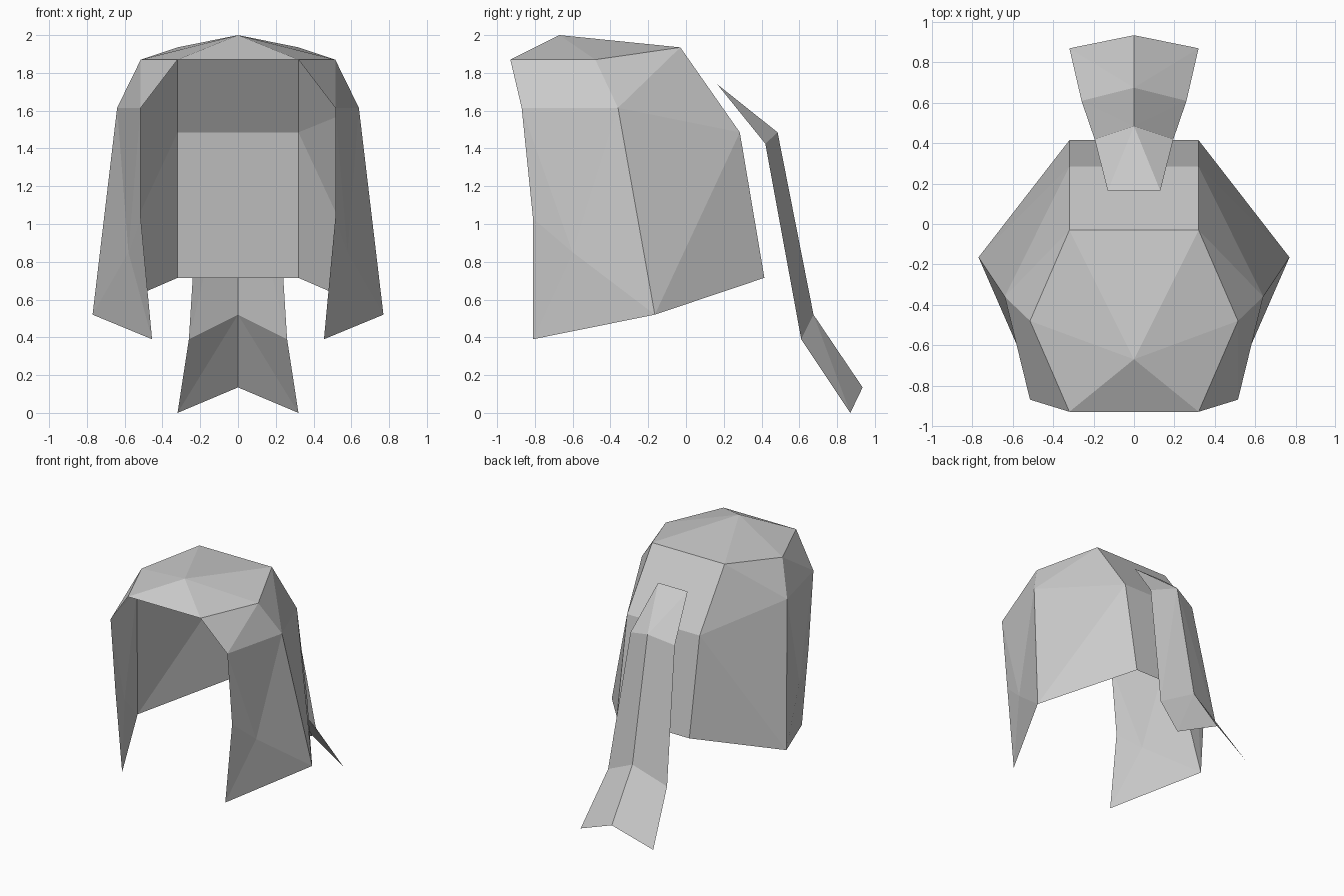
import bpy
import bmesh
from mathutils import Vector

cube = bpy.data.objects.get("Cube")
if cube:
    bpy.data.objects.remove(cube, do_unlink=True)

grey = bpy.data.materials.new("hair_grey")
grey.use_nodes = True
grey.diffuse_color = (0.6, 0.6, 0.6, 1)
grey.node_tree.nodes["Principled BSDF"].inputs["Base Color"].default_value = (0.6, 0.6, 0.6, 1)

INSIDE = Vector((0, -0.4, 0.9))


def half_sheet(name, points, faces):
    """Build the left half of a faceted sheet, facing outward, and mirror it."""
    bm = bmesh.new()
    verts = {key: bm.verts.new(co) for key, co in points.items()}
    for face in faces:
        f = bm.faces.new([verts[key] for key in face.split()])
        f.normal_update()
        if f.normal.dot(f.calc_center_median() - INSIDE) < 0:
            f.normal_flip()
    mesh = bpy.data.meshes.new(name)
    bm.to_mesh(mesh)
    bm.free()
    mesh.materials.append(grey)
    obj = bpy.data.objects.new(name, mesh)
    bpy.context.collection.objects.link(obj)
    mirror = obj.modifiers.new("mirror", 'MIRROR')
    mirror.use_axis[0] = True
    mirror.use_mirror_merge = True
    return obj


# Hair cap: crown, sides with long front locks, and back panel
cap = {
    "crown": (0, -0.67, 2.0),
    "fringe": (0.32, -0.93, 1.87), "fringe_mid": (0, -0.93, 1.87),
    "side": (0.515, -0.48, 1.87),
    "back": (0.32, -0.03, 1.935), "back_mid": (0, -0.03, 1.935),
    "temple": (0.515, -0.87, 1.615), "ear": (0.64, -0.36, 1.615),
    "nape": (0.32, 0.285, 1.485), "nape_mid": (0, 0.285, 1.485),
    "cheek": (0.515, -0.81, 1.03), "lock": (0.58, -0.6, 0.85),
    "tip": (0.455, -0.81, 0.39), "corner": (0.77, -0.165, 0.52),
    "hem": (0.32, 0.415, 0.715), "hem_mid": (0, 0.415, 0.715),
}
half_sheet("hair_cap", cap, [
    "crown fringe_mid fringe", "crown fringe side",
    "crown side back", "crown back back_mid",
    "fringe temple side", "temple ear side",
    "side ear back", "ear nape back",
    "back nape nape_mid back_mid", "nape hem hem_mid nape_mid",
    "ear corner nape", "corner hem nape",
    "lock temple ear", "lock ear corner", "lock corner tip",
    "lock tip cheek", "lock cheek temple",
])

# Ponytail: ridged strip, listed as (ridge y, ridge z, edge x, edge y, edge z)
rows = [
    (0.165, 1.74, 0.13, 0.165, 1.74),
    (0.485, 1.485, 0.195, 0.42, 1.425),
    (0.675, 0.52, 0.26, 0.61, 0.39),
    (0.935, 0.135, 0.32, 0.87, 0.0),
]
tail, tail_faces = {}, []
for i, (ry, rz, ex, ey, ez) in enumerate(rows):
    tail[f"r{i}"] = (0, ry, rz)
    tail[f"e{i}"] = (ex, ey, ez)
    if i == 1:
        tail_faces += ["r0 e0 r1", "e0 e1 r1"]
    elif i > 1:
        tail_faces += [f"r{i-1} e{i-1} e{i}", f"r{i-1} e{i} r{i}"]
half_sheet("ponytail", tail, tail_faces)
